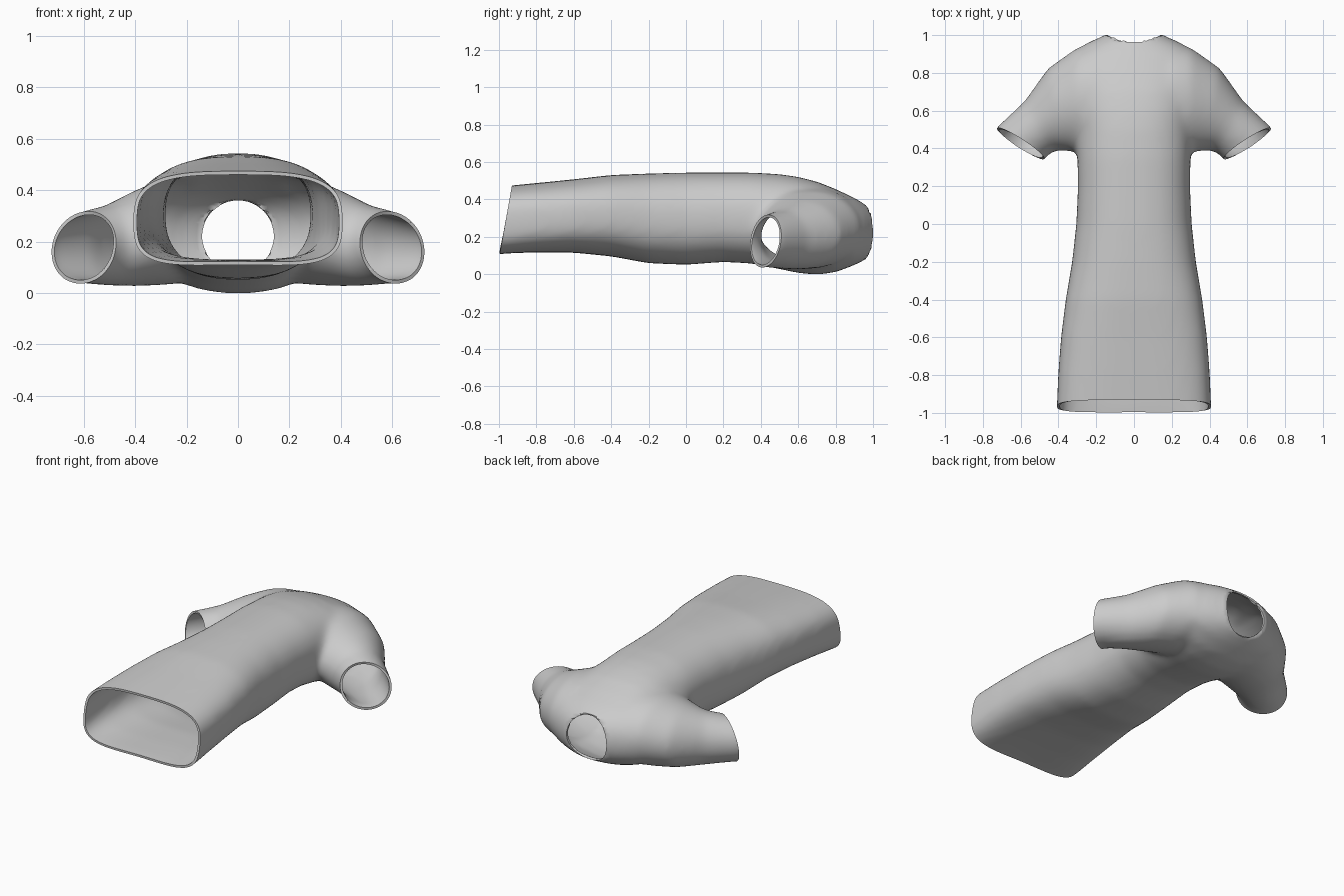
import bpy, bmesh, math
from mathutils import Vector

if "Cube" in bpy.data.objects:
    bpy.data.objects.remove(bpy.data.objects["Cube"])

N = 48


def spow(v, e):
    return math.copysign(abs(v) ** (2 / e), v)


def loft(bm, rings):
    """Closed solid through a list of point rings."""
    loops = [[bm.verts.new(p) for p in r] for r in rings]
    for a, b in zip(loops, loops[1:]):
        for i in range(N):
            j = (i + 1) % N
            bm.faces.new((a[i], a[j], b[j], b[i]))
    bm.faces.new(loops[0])
    bm.faces.new(loops[-1])


def ring(inner, outer, z0, z1, e=2.0, hollow=0.0):
    """Superellipse spanning inner-outer in plan and z0-z1 in height."""
    a, b = Vector(inner), Vector(outer)
    pts = []
    for i in range(N):
        t = math.tau * i / N
        u, w = spow(math.cos(t), e), spow(math.sin(t), e)
        p = (a + b) / 2 + (b - a) / 2 * u
        z = (z0 + z1) / 2 + (z1 - z0) / 2 * w
        if w < 0:
            z += hollow * (1 - u * u) * -w
        pts.append((p.x, p.y, z))
    return pts


# Dress body: y, half width, low z, high z, squareness, hollow back
body = [
    (-1.10, .412, .07, .46, 3.2, .03), (-.95, .408, .083, .472, 3.2, .03),
    (-.80, .402, .097, .487, 3.0, .02), (-.60, .387, .105, .507, 2.8, .01),
    (-.40, .362, .095, .530, 2.6, 0), (-.20, .328, .058, .538, 2.5, 0),
    (0, .306, .050, .543, 2.4, 0), (.20, .297, .065, .543, 2.4, 0),
    (.35, .30, .057, .543, 2.4, 0), (.50, .31, .027, .535, 2.3, 0),
    (.60, .33, .006, .520, 2.3, 0), (.70, .35, -.003, .495, 2.3, 0),
    (.80, .37, .010, .455, 2.3, 0), (.90, .345, .048, .408, 2.2, 0),
    (.96, .245, .078, .372, 2.1, 0), (1.005, .145, .105, .335, 2, 0),
    (1.04, .09, .14, .30, 2, 0)]

# Sleeve: inner plan point, outer plan point, low z, high z
sleeve = [
    ((.20, .42), (.20, .95), .04, .46), ((.29, .385), (.30, .935), .03, .445),
    ((.36, .385), (.455, .825), .025, .395), ((.42, .39), (.58, .65), .027, .345),
    ((.475, .345), (.727, .513), .037, .315), ((.53, .262), (.782, .43), .025, .305)]

bm = bmesh.new()
loft(bm, [[(x, y, z) for x, y, z in ring((-w, y), (w, y), a, b, e, h)]
          for y, w, a, b, e, h in body])
for s in (-1, 1):
    loft(bm, [ring((s * i[0], i[1]), (s * o[0], o[1]), a, b)
              for i, o, a, b in sleeve])
bmesh.ops.recalc_face_normals(bm, faces=bm.faces)
me = bpy.data.meshes.new("dress")
bm.to_mesh(me)
bm.free()
dress = bpy.data.objects.new("dress", me)
bpy.context.collection.objects.link(dress)
bpy.context.view_layer.objects.active = dress
dress.select_set(True)

# Fuse and soften the joins
m = dress.modifiers.new("fuse", 'REMESH')
m.mode = 'VOXEL'
m.voxel_size = .018
m = dress.modifiers.new("soften", 'SMOOTH')
m.factor = .5
m.iterations = 16
for name in ("fuse", "soften"):
    bpy.ops.object.modifier_apply(modifier=name)

bm = bmesh.new()
bm.from_mesh(dress.data)


def trim(co, no, keep_out):
    """Cut off everything past a plane, only among faces chosen by keep_out."""
    co, no = Vector(co), Vector(no).normalized()
    faces = [f for f in bm.faces if keep_out(f.calc_center_median())]
    geom = faces + list({e for f in faces for e in f.edges}) + \
        list({v for f in faces for v in f.verts})
    bmesh.ops.bisect_plane(bm, geom=geom, plane_co=co, plane_no=no)
    gone = [f for f in bm.faces if keep_out(f.calc_center_median())
            and (f.calc_center_median() - co).dot(no) > 1e-5]
    bmesh.ops.delete(bm, geom=gone, context='FACES')


# Hem and sleeve openings
trim((0, -.965, .28), (0, -.395, .07), lambda c: c.y < -.8)
for s in (-1, 1):
    trim((s * .603, .428, .175), (s * .55, -.835, .16),
         lambda c: c.x * s > .43 and c.y < .6)

# Round neck opening
CZ, R = .22, .14
gone = [v for v in bm.verts if v.co.y > .85 and math.hypot(v.co.x, v.co.z - CZ) < R - .004]
bmesh.ops.delete(bm, geom=gone, context='VERTS')
for v in bm.verts:
    if v.is_boundary and v.co.y > .85:
        t = math.atan2(v.co.z - CZ, v.co.x)
        v.co = (R * math.cos(t), 1 - .04 * math.sin(t) ** 2, CZ + R * math.sin(t))
low = min(v.co.z for v in bm.verts)
for v in bm.verts:
    v.co.z -= low
bmesh.ops.recalc_face_normals(bm, faces=bm.faces)
# make sure normals point outward before thickening inward
top = max(bm.faces, key=lambda f: f.calc_center_median().z)
if top.normal.z < 0:
    bmesh.ops.reverse_faces(bm, faces=bm.faces)
bm.to_mesh(dress.data)
bm.free()

# Cloth thickness
m = dress.modifiers.new("cloth", 'SOLIDIFY')
m.thickness = .014
m.offset = -1
bpy.ops.object.modifier_apply(modifier="cloth")
bpy.ops.object.shade_smooth_by_angle(angle=math.radians(40))
